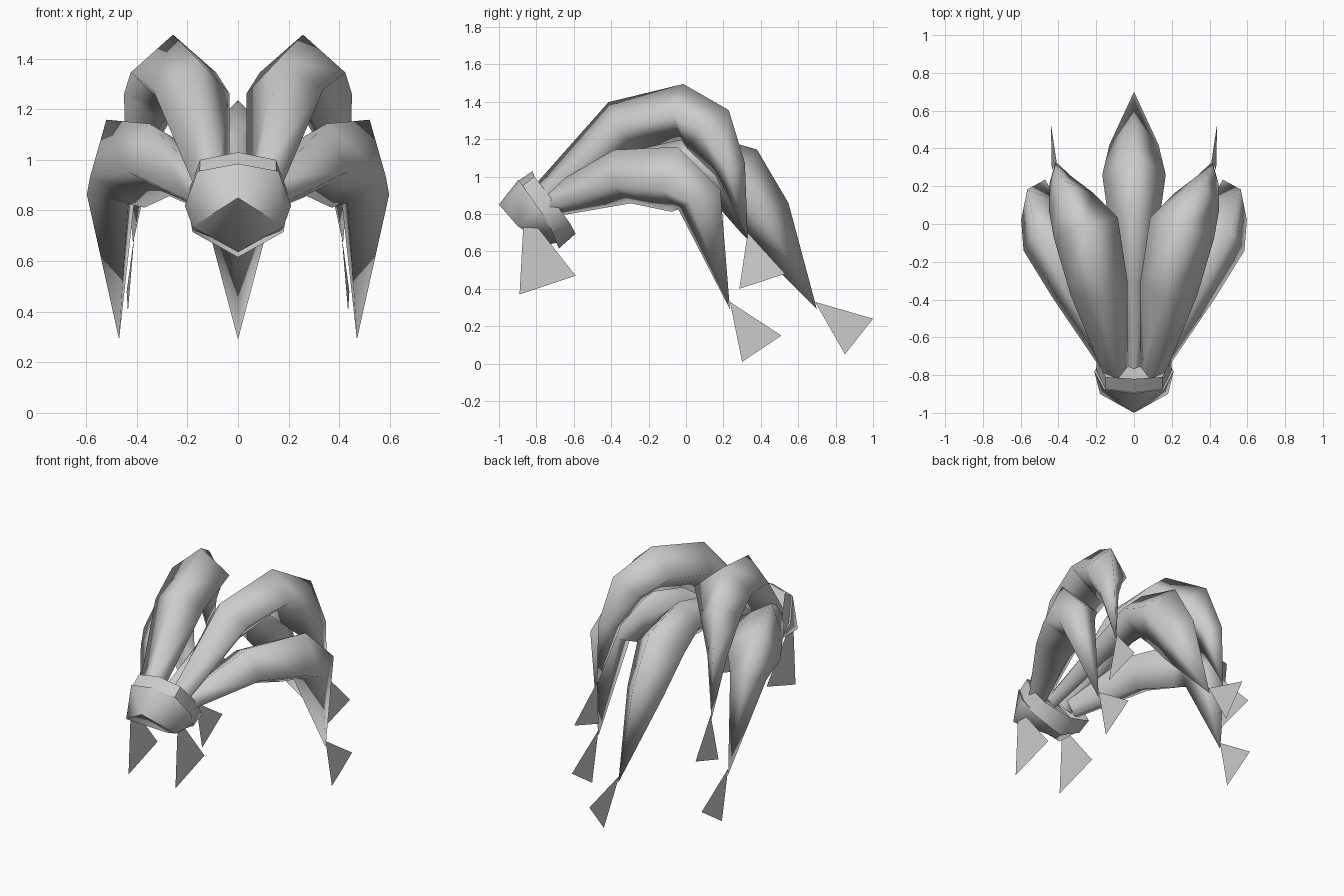
import bpy, bmesh, math
from mathutils import Vector

cube = bpy.data.objects.get("Cube")
if cube:
    bpy.data.objects.remove(cube, do_unlink=True)

grey = bpy.data.materials.new("plain grey")
grey.use_nodes = True
grey.diffuse_color = (0.6, 0.6, 0.6, 1)
bsdf = next(n for n in grey.node_tree.nodes if n.type == 'BSDF_PRINCIPLED')
bsdf.inputs["Base Color"].default_value = (0.6, 0.6, 0.6, 1)
bsdf.inputs["Roughness"].default_value = 0.8


def finish(bm, name, angle=None):
    """Turn a bmesh into a grey object, optionally smooth shaded."""
    bmesh.ops.recalc_face_normals(bm, faces=bm.faces)
    mesh = bpy.data.meshes.new(name)
    bm.to_mesh(mesh)
    bm.free()
    mesh.materials.append(grey)
    obj = bpy.data.objects.new(name, mesh)
    bpy.context.collection.objects.link(obj)
    if angle:
        bpy.ops.object.select_all(action='DESELECT')
        obj.select_set(True)
        bpy.context.view_layer.objects.active = obj
        bpy.ops.object.shade_smooth_by_angle(angle=math.radians(angle))
    return obj


def bridge(bm, a, b):
    """Join two rings of equal length with quads."""
    n = len(a)
    for i in range(n):
        bm.faces.new((a[i], a[(i + 1) % n], b[(i + 1) % n], b[i]))


def flip(p, side):
    return Vector((p[0] * side, p[1], p[2]))


def limb(name, sections, tip, lateral, side=1):
    """Diamond-section tapering limb; each section is x, y, z, half width, half height."""
    bm = bmesh.new()
    path = [flip(s[:3], side) for s in sections] + [flip(tip, side)]
    hint = flip(lateral, side)
    rings = []
    for i, s in enumerate(sections):
        t = (path[i + 1] - path[max(i - 1, 0)]).normalized()
        across = (hint - t * hint.dot(t)).normalized()
        up = across.cross(t)
        offsets = (up * s[4], across * s[3], up * -s[4], across * -s[3])
        rings.append([bm.verts.new(path[i] + o) for o in offsets])
    for a, b in zip(rings, rings[1:]):
        bridge(bm, a, b)
    end = bm.verts.new(path[-1])
    last = rings[-1]
    for k in range(4):
        bm.faces.new((last[k], last[(k + 1) % 4], end))
    return finish(bm, name, 130)


def claw(name, corners, side=1):
    """Flat triangular claw."""
    bm = bmesh.new()
    bm.faces.new([bm.verts.new(flip(c, side)) for c in corners])
    return finish(bm, name)


def full_ring(bm, half):
    """Ring of vertices from a half profile whose ends lie on the centre plane."""
    pts = [Vector(p) for p in half] + [flip(p, -1) for p in reversed(half[1:-1])]
    return [bm.verts.new(p) for p in pts]


# Paired limbs and claws
upper = [(.10, -.77, .88, .07, .08), (.185, -.34, 1.27, .155, .15),
         (.255, -.02, 1.345, .178, .15), (.335, .12, 1.25, .125, .155),
         (.39, .235, 1.04, .06, .09)]
lower = [(.13, -.72, .86, .07, .08), (.31, -.34, 1.0, .14, .155),
         (.445, -.06, .985, .17, .19), (.50, .07, .88, .11, .14)]
for side, word in ((1, "left"), (-1, "right")):
    limb("upper_limb_" + word, upper, (.415, .33, .67), (.95, -.3, 0), side)
    limb("side_limb_" + word, lower, (.47, .235, .29), (.88, -.35, -.35), side)
    claw("upper_claw_" + word, [(.41, .33, .70), (.435, .285, .40), (.44, .53, .48)], side)
    claw("side_claw_" + word, [(.47, .235, .33), (.47, .30, .01), (.47, .51, .15)], side)
    claw("front_claw_" + word, [(.17, -.865, .82), (.17, -.89, .37), (.17, -.59, .47)], side)

# Middle limb and claw
middle = [(0, -.75, .88, .04, .06), (0, -.28, 1.04, .08, .10), (0, .06, 1.10, .14, .135),
          (0, .26, 1.01, .168, .18), (0, .42, .78, .13, .15)]
limb("middle_limb", middle, (0, .70, .29), (1, 0, 0))
claw("middle_claw", [(0, .69, .33), (0, .85, .05), (0, 1.0, .24)])

# Faceted end cap with a sloping diamond front
bm = bmesh.new()
rim = full_ring(bm, [(0, -.895, .985), (.16, -.875, .955), (.21, -.78, .82),
                     (.17, -.71, .72), (0, -.67, .65)])
tip = bm.verts.new((0, -1.0, .85))
left = bm.verts.new((.18, -.90, .735))
right = bm.verts.new((-.18, -.90, .735))
low = bm.verts.new((0, -.745, .635))
bm.faces.new((tip, left, low, right))
for c, r in ((left, rim[:5]), (right, [rim[0], rim[7], rim[6], rim[5], rim[4]])):
    bm.faces.new((tip, r[0], r[1]))
    bm.faces.new((tip, r[1], c))
    bm.faces.new((c, r[1], r[2]))
    bm.faces.new((c, r[2], r[3]))
    bm.faces.new((c, r[3], r[4], low))
bm.faces.new(rim)
finish(bm, "end_cap", 55)

# Open collar around the limb roots
bm = bmesh.new()
front = full_ring(bm, [(0, -.892, .98), (.152, -.875, .95), (.197, -.785, .82),
                       (.18, -.72, .715), (0, -.68, .615)])
back = full_ring(bm, [(0, -.82, 1.03), (.15, -.81, 1.00), (.20, -.70, .86),
                      (.17, -.62, .75), (0, -.59, .695)])
bridge(bm, front, back)
finish(bm, "collar", 55)
